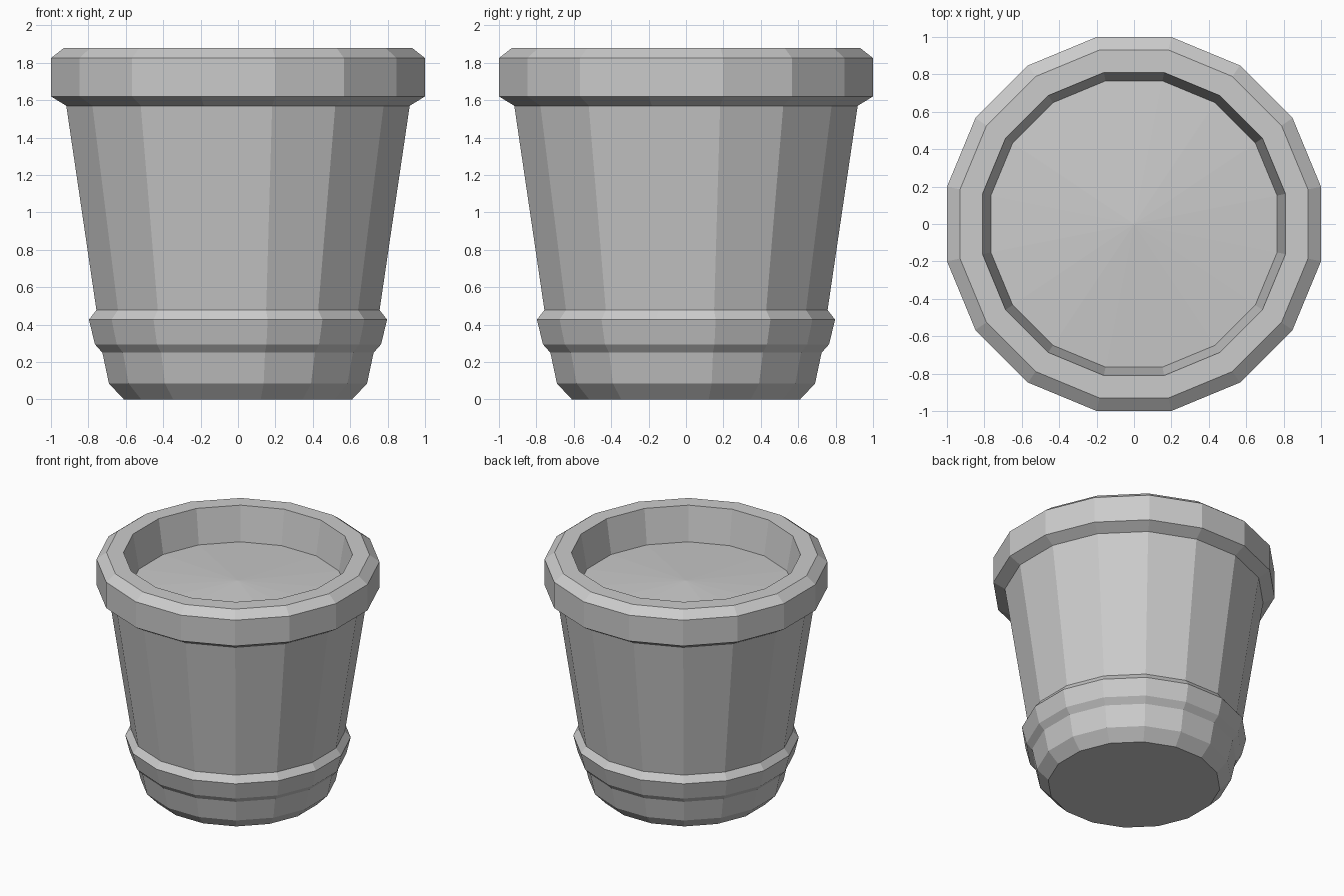
import bpy, bmesh, math

if "Cube" in bpy.data.objects:
    bpy.data.objects.remove(bpy.data.objects["Cube"])

SIDES = 16
TO_CORNER = 1 / math.cos(math.pi / SIDES)  # flat-to-flat radius -> corner radius

grey = bpy.data.materials.new("plain_grey")
grey.diffuse_color = (0.6, 0.6, 0.6, 1)
grey.use_nodes = True
grey.node_tree.nodes["Principled BSDF"].inputs["Base Color"].default_value = grey.diffuse_color


def lathe(name, profile, close_bottom=False, tip=None):
    """Spin (radius, z) points into a flat-shaded 16-sided surface."""
    bm = bmesh.new()
    rings = []
    for r, z in profile:
        rings.append([bm.verts.new((r * TO_CORNER * math.cos(a), r * TO_CORNER * math.sin(a), z))
                      for a in (2 * math.pi * (i + 0.5) / SIDES for i in range(SIDES))])
    for low, high in zip(rings, rings[1:]):
        for i in range(SIDES):
            j = (i + 1) % SIDES
            bm.faces.new((low[i], low[j], high[j], high[i]))
    if close_bottom:
        bm.faces.new(rings[0][::-1])
    if tip is not None:
        top = bm.verts.new((0, 0, tip))
        for i in range(SIDES):
            bm.faces.new((rings[-1][i], rings[-1][(i + 1) % SIDES], top))
    mesh = bpy.data.meshes.new(name)
    bm.to_mesh(mesh)
    bm.free()
    mesh.materials.append(grey)
    obj = bpy.data.objects.new(name, mesh)
    bpy.context.collection.objects.link(obj)
    return obj


# Pot: foot, band, tapered wall, thick rim and inner wall
lathe("pot", [
    (0.61, 0.0), (0.69, 0.085), (0.725, 0.25), (0.765, 0.295),
    (0.797, 0.427), (0.757, 0.478), (0.918, 1.57), (1.0, 1.62),
    (1.0, 1.825), (0.93, 1.88), (0.81, 1.88), (0.765, 1.61),
], close_bottom=True)

# Soil: a gently mounded disc inside the rim
lathe("soil", [(0.765, 1.61)], tip=1.665)
